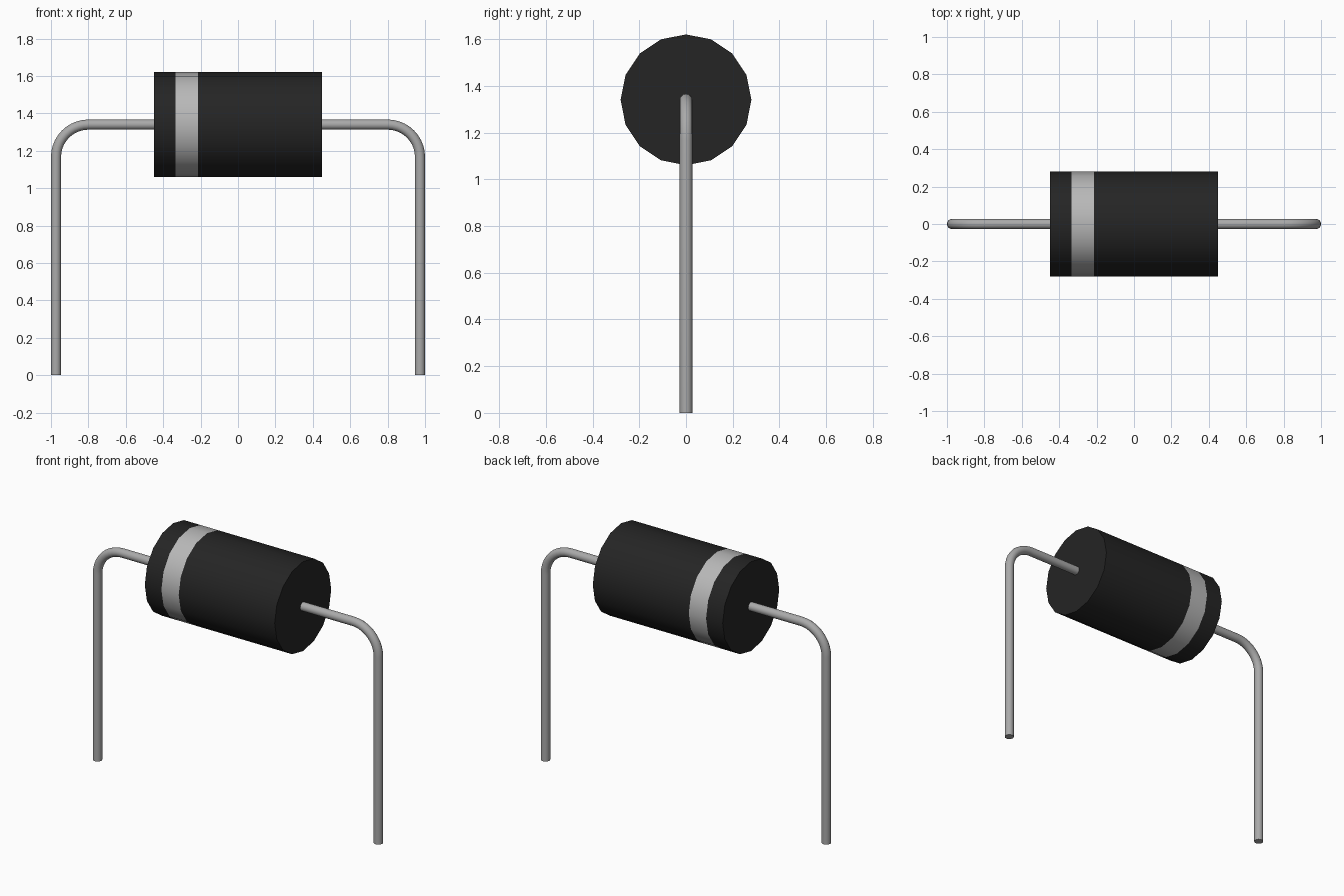
import bpy
import bmesh
import math
from mathutils import Vector

cube = bpy.data.objects.get("Cube")
if cube:
    bpy.data.objects.remove(cube, do_unlink=True)

AXIS_Z = 1.34        # height of the body axis
BODY_R = 0.28
WIRE_R = 0.027
LEG_X = 1 - WIRE_R
BEND_R = 0.173


def material(name, value):
    mat = bpy.data.materials.new(name)
    mat.use_nodes = True
    color = (value, value, value, 1)
    mat.diffuse_color = color
    mat.node_tree.nodes["Principled BSDF"].inputs["Base Color"].default_value = color
    return mat


black = material("black plastic", 0.018)
silver = material("silver band", 0.48)
metal = material("grey metal", 0.40)


def tube(name, path, radius, sides, mats):
    """Sweep a round section along a path of (point, direction) in the xz plane."""
    bm = bmesh.new()
    rings = []
    for point, direction in path:
        across = Vector((-direction.z, 0, direction.x))
        ring = []
        for i in range(sides):
            a = math.tau * i / sides
            offset = across * math.cos(a) + Vector((0, 1, 0)) * math.sin(a)
            ring.append(bm.verts.new(point + offset * radius))
        rings.append(ring)
    for r0, r1 in zip(rings, rings[1:]):
        for i in range(sides):
            j = (i + 1) % sides
            bm.faces.new((r0[i], r0[j], r1[j], r1[i]))
    bm.faces.new(rings[0])
    bm.faces.new(rings[-1])
    bmesh.ops.recalc_face_normals(bm, faces=bm.faces[:])
    mesh = bpy.data.meshes.new(name)
    bm.to_mesh(mesh)
    bm.free()
    for mat in mats:
        mesh.materials.append(mat)
    obj = bpy.data.objects.new(name, mesh)
    bpy.context.collection.objects.link(obj)
    bpy.ops.object.select_all(action='DESELECT')
    obj.select_set(True)
    bpy.context.view_layer.objects.active = obj
    bpy.ops.object.shade_smooth_by_angle(angle=math.radians(40))
    return obj


# Cylindrical body, cut into rings so the polarity band gets its own colour
along_x = Vector((1, 0, 0))
body = tube("body", [(Vector((x, 0, AXIS_Z)), along_x) for x in (-0.45, -0.335, -0.215, 0.45)],
            BODY_R, 16, [black, silver])
for face in body.data.polygons:
    face.material_index = int(-0.335 < face.center.x < -0.215)

# Bent wire leads: out of the body, round the bend, down to the ground
for name, side in (("left_lead", 1), ("right_lead", -1)):
    path = [(Vector((side * 0.44, 0, AXIS_Z)), Vector((side, 0, 0)))]
    steps = 10
    for i in range(steps + 1):
        a = math.pi / 2 * i / steps
        point = Vector((side * (LEG_X - BEND_R + BEND_R * math.sin(a)), 0,
                        AXIS_Z - BEND_R + BEND_R * math.cos(a)))
        path.append((point, Vector((side * math.cos(a), 0, -math.sin(a)))))
    path.append((Vector((side * LEG_X, 0, 0)), Vector((0, 0, -1))))
    tube(name, path, WIRE_R, 16, [metal])
